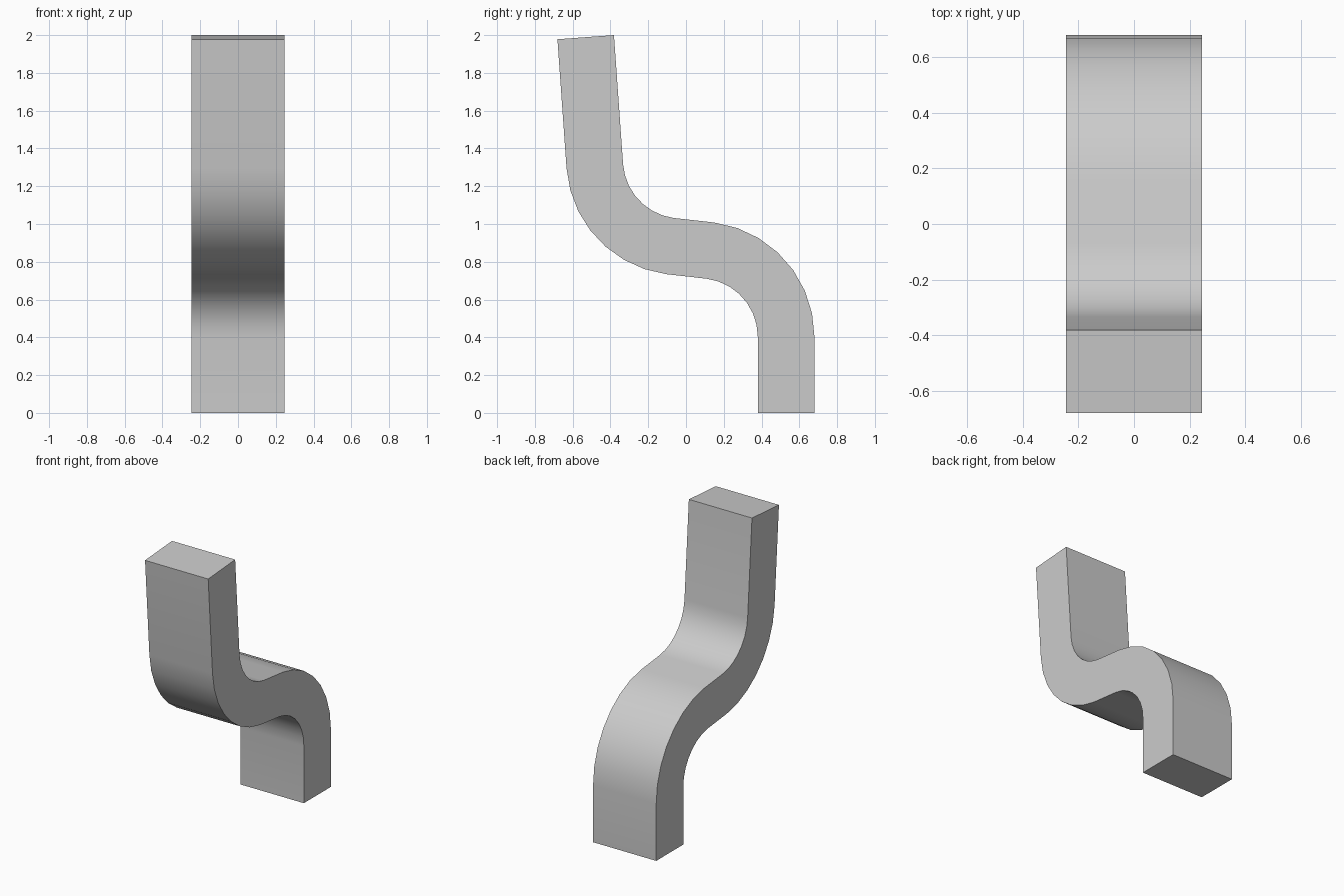
import bpy, bmesh
from math import radians, cos, sin
from mathutils import Vector

cube = bpy.data.objects.get("Cube")
if cube:
    bpy.data.objects.remove(cube, do_unlink=True)

WIDTH, THICK, RADIUS, STEPS = 0.49, 0.30, 0.46, 7

# Plain grey material
grey = bpy.data.materials.new("light_grey")
grey.use_nodes = True
colour = (0.6, 0.6, 0.6, 1)
grey.diffuse_color = colour
grey.node_tree.nodes["Principled BSDF"].inputs["Base Color"].default_value = colour


def bend(centre, start, end, side):
    """Centre-line points of an arc in (y, z), each with its normal."""
    result = []
    for i in range(STEPS + 1):
        a = radians(start + (end - start) * i / STEPS)
        n = Vector((cos(a), sin(a)))
        result.append((Vector(centre) + n * RADIUS, n * side))
    return result


# Centre line: upright foot, lower bend, upper bend, leaning top
tilt = radians(4.2)
path = [(Vector((0.53, 0)), Vector((1, 0)))]
path += bend((0.07, 0.403), 0, 82.5, 1)
path += bend((-0.024, 1.339), 262.5, 184.2, -1)
path.append((Vector((-0.531, 1.989)), Vector((cos(tilt), sin(tilt)))))

# Sweep a rectangular section along the centre line
bm = bmesh.new()
rings = []
for p, n in path:
    corners = [(x, s) for x, s in ((-1, -1), (1, -1), (1, 1), (-1, 1))]
    ring = []
    for x, s in corners:
        q = p + n * s * THICK / 2
        ring.append(bm.verts.new((x * WIDTH / 2, q.x, q.y)))
    rings.append(ring)
for a, b in zip(rings, rings[1:]):
    for i in range(4):
        j = (i + 1) % 4
        bm.faces.new((a[i], a[j], b[j], b[i]))
bm.faces.new(rings[0])
bm.faces.new(rings[-1])
bmesh.ops.recalc_face_normals(bm, faces=bm.faces)

mesh = bpy.data.meshes.new("curved_bracket")
bm.to_mesh(mesh)
bm.free()
mesh.materials.append(grey)
bracket = bpy.data.objects.new("curved_bracket", mesh)
bpy.context.collection.objects.link(bracket)

# Smooth bends, crisp corners
bpy.ops.object.select_all(action='DESELECT')
bracket.select_set(True)
bpy.context.view_layer.objects.active = bracket
bpy.ops.object.shade_smooth_by_angle(angle=radians(30))
